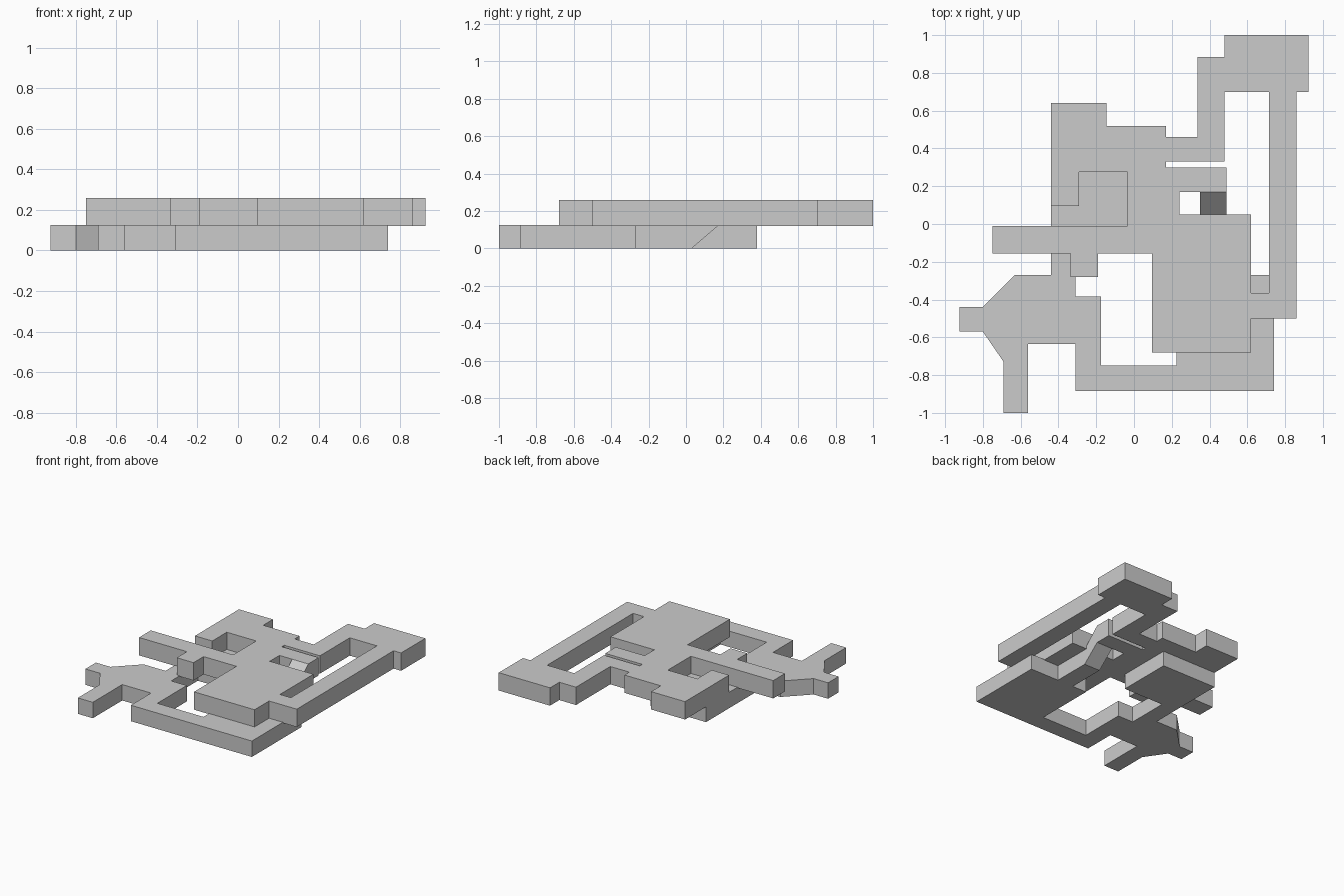
import bpy
import bmesh

if "Cube" in bpy.data.objects:
    bpy.data.objects.remove(bpy.data.objects["Cube"])


def slab(name, z0, z1, *loops):
    """Extrude flat outlines (later loops cut holes) between two heights."""
    cu = bpy.data.curves.new(name + "_outline", 'CURVE')
    cu.dimensions = '2D'
    cu.fill_mode = 'BOTH'
    cu.extrude = (z1 - z0) / 2
    for pts in loops:
        sp = cu.splines.new('POLY')
        sp.points.add(len(pts) - 1)
        for p, (x, y) in zip(sp.points, pts):
            p.co = (x, y, 0, 1)
        sp.use_cyclic_u = True
        sp.use_smooth = False
    tmp = bpy.data.objects.new(name + "_tmp", cu)
    bpy.context.collection.objects.link(tmp)
    dg = bpy.context.evaluated_depsgraph_get()
    me = bpy.data.meshes.new_from_object(tmp.evaluated_get(dg))
    bpy.data.objects.remove(tmp)
    # weld caps to walls, keep everything flat
    bm = bmesh.new()
    bm.from_mesh(me)
    bmesh.ops.remove_doubles(bm, verts=bm.verts, dist=1e-4)
    bmesh.ops.recalc_face_normals(bm, faces=bm.faces)
    for f in bm.faces:
        f.smooth = False
    bm.to_mesh(me)
    bm.free()
    ob = bpy.data.objects.new(name, me)
    ob.location.z = (z0 + z1) / 2
    bpy.context.collection.objects.link(ob)
    return ob


# lower level: faceted chamber, corridors and two rooms
slab("lower_level", 0, 0.125, [
    (-.925, -.44), (-.8, -.44), (-.63, -.27), (-.44, -.27), (-.44, .38),
    (.04, .38), (.04, -.055), (-.31, -.055), (-.31, -.385), (-.175, -.385),
    (-.175, -.75), (.225, -.75), (.225, -.27), (.35, -.27), (.35, .03),
    (.49, .03), (.49, -.27), (.74, -.27), (.74, -.885), (-.31, -.885),
    (-.31, -.635), (-.56, -.635), (-.56, -1), (-.69, -1), (-.69, -.73),
    (-.8, -.57), (-.925, -.57)])

# upper level: rooms joined by a corridor loop around an open court
upper_outline = [
    (-.44, .64), (-.145, .64), (-.145, .52), (.17, .52), (.17, .46),
    (.335, .46), (.335, .885), (.48, .885), (.48, 1), (.925, 1),
    (.925, .7), (.86, .7), (.86, -.5), (.62, -.5), (.62, -.68),
    (.095, -.68), (.095, -.155), (-.19, -.155), (-.19, -.28), (-.335, -.28),
    (-.335, -.155), (-.75, -.155), (-.75, -.01), (-.035, -.01),
    (-.035, .275), (-.29, .275), (-.29, .095), (-.44, .095)]
court = [
    (.48, .7), (.715, .7), (.715, -.365), (.62, -.365), (.62, .05),
    (.24, .05), (.24, .17), (.49, .17), (.49, .3), (.17, .3),
    (.17, .33), (.48, .33)]
slab("upper_level", 0.12, 0.26, upper_outline, court)

# sloping passage between the levels: side profile swept along x
bm = bmesh.new()
profile = [(.03, 0), (.17, .12), (.17, .26), (.03, .125)]
face = bm.faces.new([bm.verts.new((.35, y, z)) for y, z in profile])
ext = bmesh.ops.extrude_face_region(bm, geom=[face])
bmesh.ops.translate(bm, vec=(.14, 0, 0),
                    verts=[g for g in ext["geom"] if isinstance(g, bmesh.types.BMVert)])
bmesh.ops.recalc_face_normals(bm, faces=bm.faces)
me = bpy.data.meshes.new("ramp_passage")
bm.to_mesh(me)
bm.free()
bpy.context.collection.objects.link(bpy.data.objects.new("ramp_passage", me))
